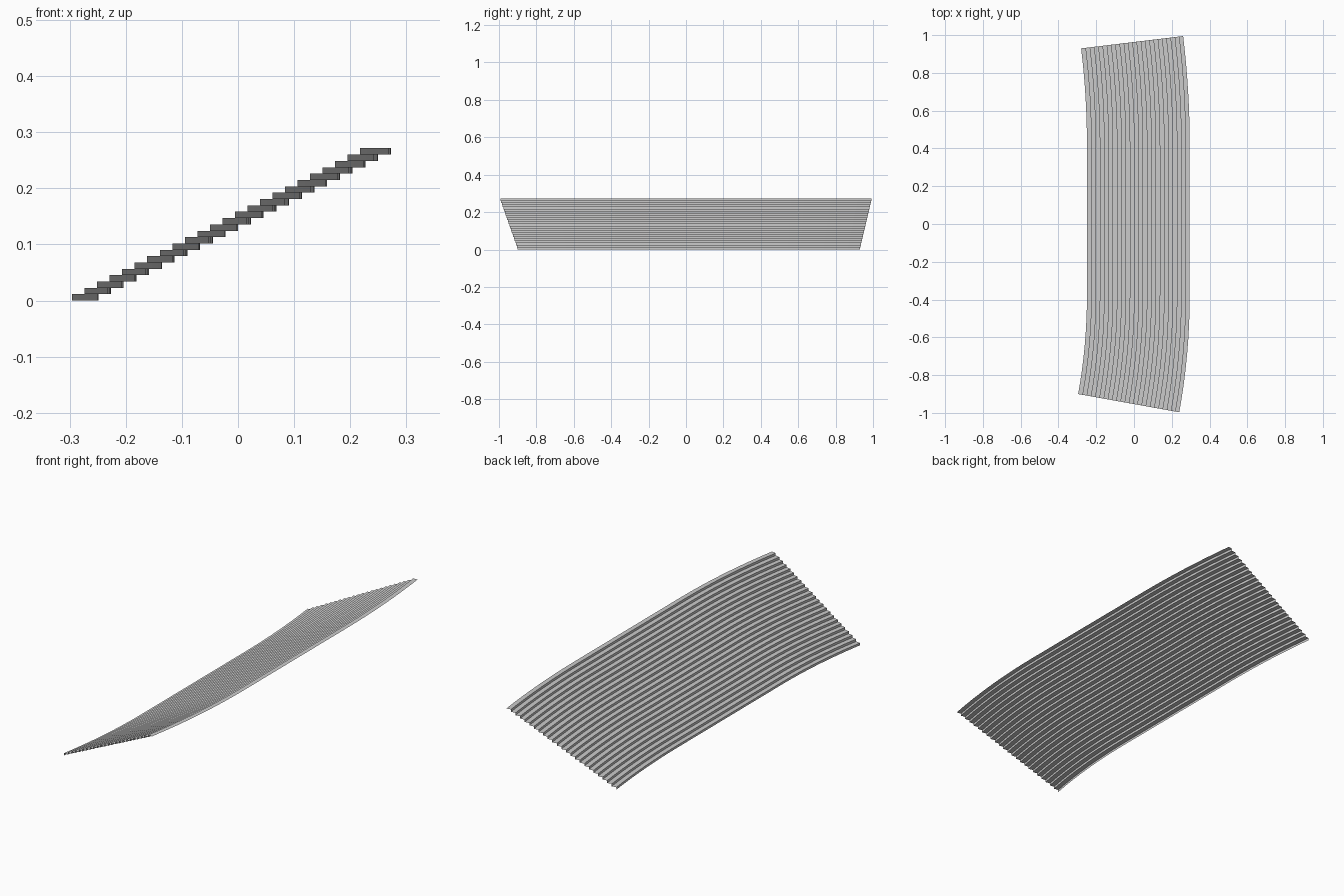
import bpy
import bmesh
from math import sin, cos

cube = bpy.data.objects.get("Cube")
if cube:
    bpy.data.objects.remove(cube)

TIERS = 24
DEPTH = 0.544 / TIERS      # tread depth
RISE = 0.2715 / TIERS      # riser height
INNER_X = -0.249           # straight middle of the lowest riser
BEND_STEPS = 8

# Each end bend: side, start y, radius at the lowest riser, angle
FRONT_BEND = (-1, -0.378, 2.95, 0.178)
BACK_BEND = (1, 0.415, 4.30, 0.120)

concrete = bpy.data.materials.new("concrete grey")
concrete.use_nodes = True
grey = (0.6, 0.6, 0.6, 1.0)
concrete.diffuse_color = grey
concrete.node_tree.nodes["Principled BSDF"].inputs["Base Color"].default_value = grey


def bend_points(bend, offset):
    """Points from the start of a bend out to its end."""
    side, start, radius, angle = bend
    r = radius + offset
    points = []
    for i in range(BEND_STEPS + 1):
        a = angle * i / BEND_STEPS
        points.append((INNER_X + offset - r * (1 - cos(a)), start + side * r * sin(a)))
    return points


def row_line(offset):
    """Plan line of one step edge, from the front end to the back end."""
    return bend_points(FRONT_BEND, offset)[::-1] + bend_points(BACK_BEND, offset)


def make_tier(index):
    """One thin riser with its flat tread behind it."""
    bottom, top = index * RISE, (index + 1) * RISE
    near, far = row_line(index * DEPTH), row_line((index + 1) * DEPTH)
    bm = bmesh.new()
    rows = [[bm.verts.new((x, y, z)) for x, y in line]
            for line, z in ((near, bottom), (near, top), (far, top))]
    for low, high in zip(rows, rows[1:]):
        for i in range(len(low) - 1):
            bm.faces.new((low[i], high[i], high[i + 1], low[i + 1]))
    # Riser faces the inside of the curve, tread faces up
    for face in bm.faces:
        face.normal_update()
        if face.normal.z - face.normal.x < 0:
            face.normal_flip()
    mesh = bpy.data.meshes.new(f"terrace_tier_{index + 1}")
    bm.to_mesh(mesh)
    bm.free()
    mesh.materials.append(concrete)
    bpy.context.collection.objects.link(bpy.data.objects.new(mesh.name, mesh))


for tier in range(TIERS):
    make_tier(tier)
